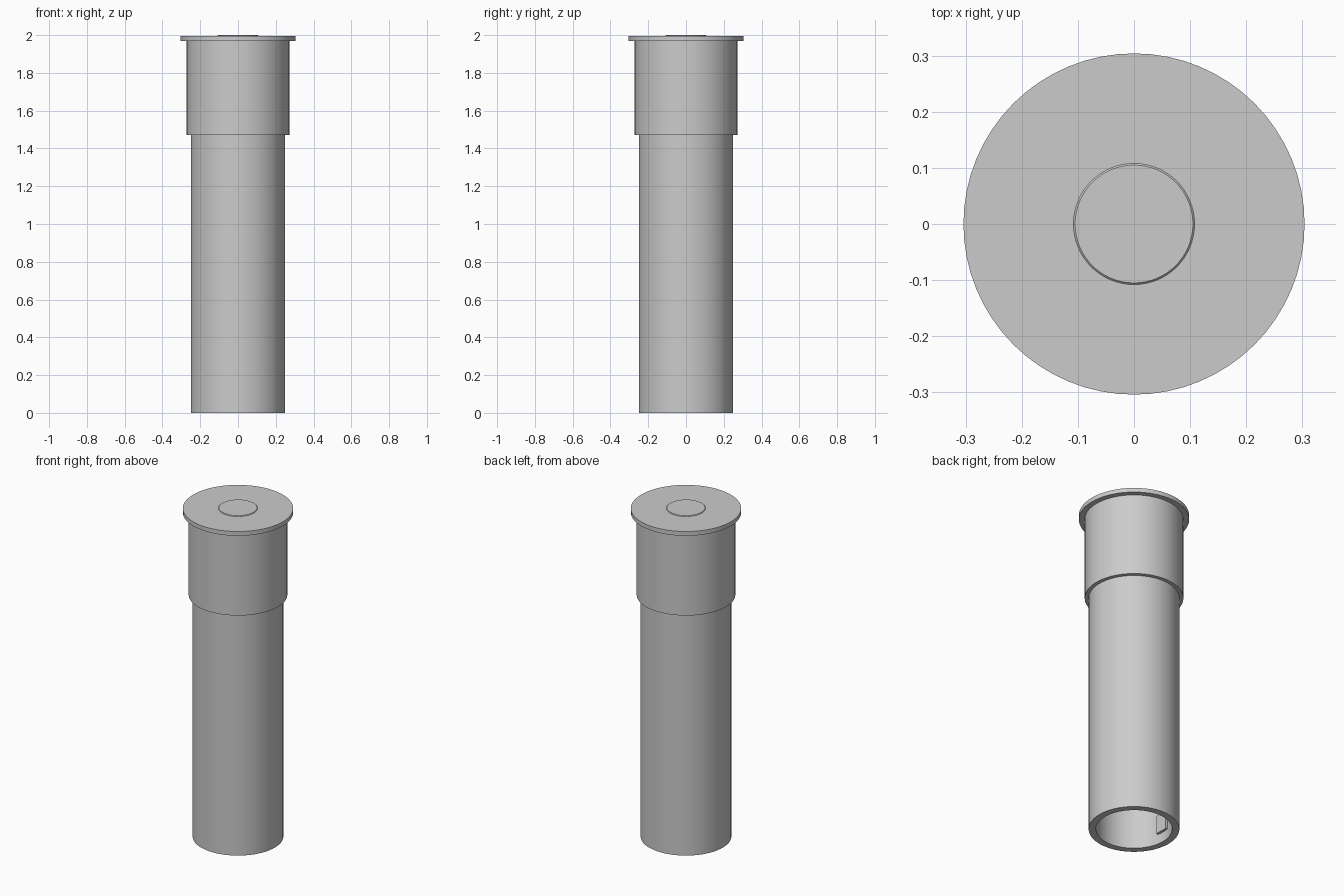
import bpy, bmesh, math
from mathutils import Matrix

if "Cube" in bpy.data.objects:
    bpy.data.objects.remove(bpy.data.objects["Cube"])

SEGS = 64


def finish(name, bm):
    bmesh.ops.remove_doubles(bm, verts=bm.verts, dist=1e-5)
    bmesh.ops.recalc_face_normals(bm, faces=bm.faces)
    mesh = bpy.data.meshes.new(name)
    bm.to_mesh(mesh)
    bm.free()
    ob = bpy.data.objects.new(name, mesh)
    bpy.context.collection.objects.link(ob)
    bpy.ops.object.select_all(action='DESELECT')
    ob.select_set(True)
    bpy.context.view_layer.objects.active = ob
    bpy.ops.object.shade_smooth_by_angle(angle=math.radians(30))
    return ob


def lathe(name, profile, closed=False):
    """Spin an (r, z) profile around the z axis."""
    bm = bmesh.new()
    vs = [bm.verts.new((r, 0, z)) for r, z in profile]
    es = [bm.edges.new(p) for p in zip(vs, vs[1:])]
    if closed:
        es.append(bm.edges.new((vs[-1], vs[0])))
    bmesh.ops.spin(bm, geom=vs + es, cent=(0, 0, 0), axis=(0, 0, 1),
                   angle=math.tau, steps=SEGS)
    return finish(name, bm)


# Hollow main tube, open at the bottom
lathe("tube", [(0.25, 0), (0.25, 1.48), (0.21, 1.48), (0.21, 0)], closed=True)

# Cup-shaped cap with a projecting rim, closed on top
lathe("rimmed_cap", [(0.21, 1.47), (0.272, 1.47), (0.272, 1.97), (0.304, 1.97),
                     (0.304, 1.996), (0, 1.996), (0, 1.95), (0.21, 1.95)],
      closed=True)

# Slightly raised disc in the middle of the cap
lathe("centre_disc", [(0, 1.98), (0.108, 1.98), (0.108, 1.997), (0.105, 2.0), (0, 2.0)])

# Small tab on the inner wall near the opening
bm = bmesh.new()
bmesh.ops.create_cube(bm, size=1, matrix=Matrix.Translation((-0.206, 0, 0.115))
                      @ Matrix.Diagonal((0.024, 0.08, 0.11, 1)))
finish("inner_tab", bm)
